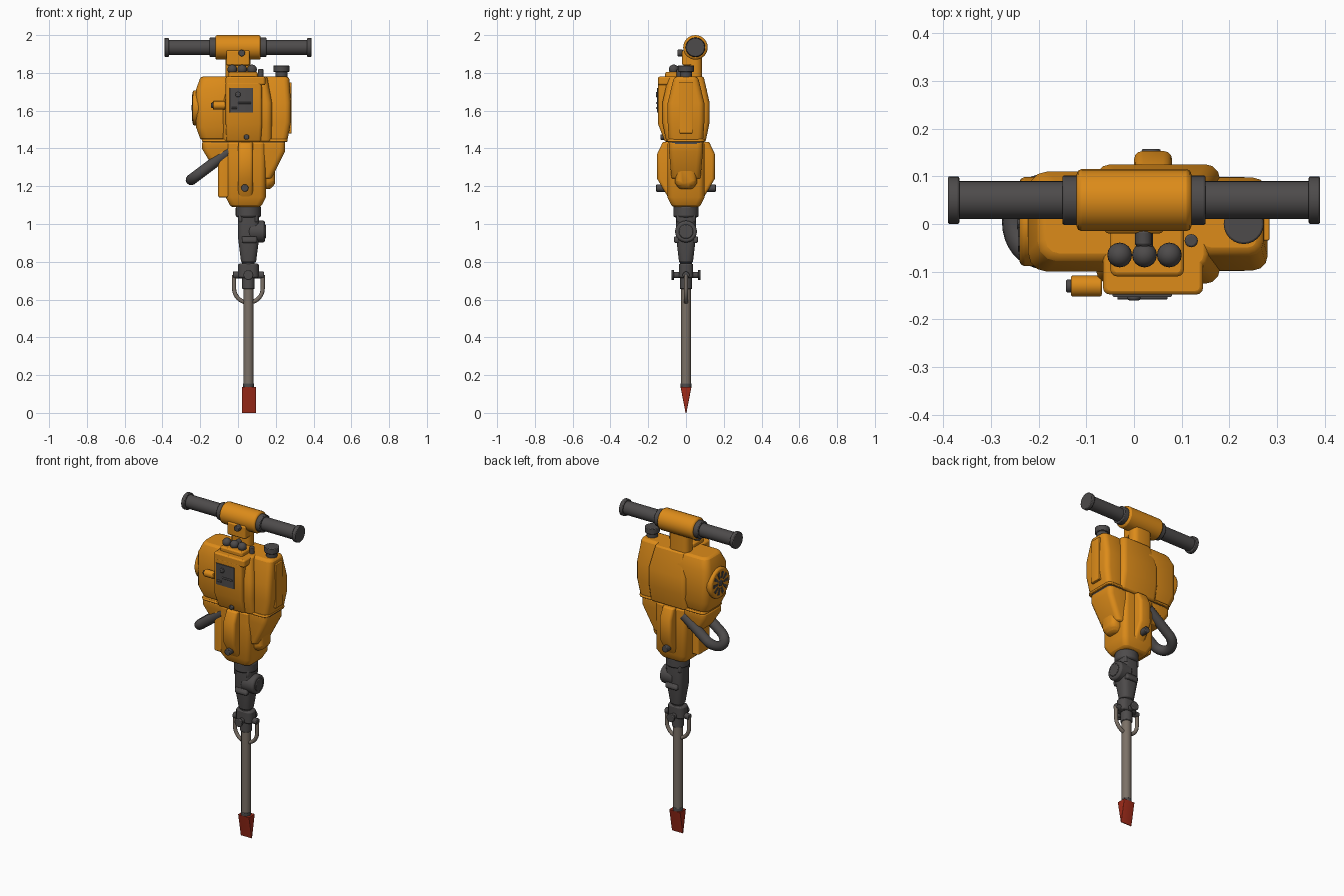
import bpy, bmesh, math
from mathutils import Vector

cube = bpy.data.objects.get("Cube")
if cube:
    bpy.data.objects.remove(cube, do_unlink=True)


def material(name, *rgb):
    colour = (*rgb, 1)
    mat = bpy.data.materials.new(name)
    mat.use_nodes = True
    mat.diffuse_color = colour
    mat.node_tree.nodes["Principled BSDF"].inputs["Base Color"].default_value = colour
    return mat


ORANGE = material("orange paint", 0.72, 0.26, 0.01)
DARK = material("dark rubber", 0.075, 0.07, 0.07)
STEEL = material("worn steel", 0.2, 0.165, 0.135)
RED = material("red tip", 0.36, 0.025, 0.01)

X, Y, Z = Vector((1, 0, 0)), Vector((0, 1, 0)), Vector((0, 0, 1))
SEAM = 1.435    # joint between the engine and the lower housing
DECK = 1.78     # top of the engine
COLLAR = 1.09   # top of the chuck
PIN = 0.73      # height of the tool retainer
TOOL = 0.055    # x of the tool axis
FULL = (1, 1)


def both(half):
    return (-half, half)


def finish(name, bm, mat, bevel=0):
    bmesh.ops.recalc_face_normals(bm, faces=bm.faces)
    mesh = bpy.data.meshes.new(name)
    bm.to_mesh(mesh)
    bm.free()
    mesh.materials.append(mat)
    part = bpy.data.objects.new(name, mesh)
    bpy.context.collection.objects.link(part)
    if bevel:
        mod = part.modifiers.new("Bevel", "BEVEL")
        mod.width, mod.segments, mod.limit_method = bevel, 2, "ANGLE"
        mod.angle_limit = math.radians(40)
    bpy.ops.object.select_all(action="DESELECT")
    part.select_set(True)
    bpy.context.view_layer.objects.active = part
    bpy.ops.object.shade_smooth_by_angle(angle=math.radians(35))


def skin(name, mat, rings, bevel=0):
    """Join a stack of closed rings and cap both ends."""
    bm = bmesh.new()
    rows = [[bm.verts.new(point) for point in ring] for ring in rings]
    for low, high in zip(rows, rows[1:]):
        for i in range(len(low)):
            bm.faces.new((low[i - 1], low[i], high[i], high[i - 1]))
    bm.faces.new(rows[0])
    bm.faces.new(rows[-1])
    finish(name, bm, mat, bevel)


def block(name, mat, x, y, z, foot=FULL, head=FULL, low=0.3, high=0.8, corner=0.03, bevel=0.008):
    """Rounded box between bounds; foot and head scale its end sections in x and y."""
    rings = []
    for level, scale in sorted({0: foot, low: FULL, high: FULL, 1: head}.items()):
        half_x, half_y = (x[1] - x[0]) / 2 * scale[0], (y[1] - y[0]) / 2 * scale[1]
        r = min(corner, half_x * 0.9, half_y * 0.9)
        ring = []
        for quarter, (sx, sy) in enumerate(((1, 1), (-1, 1), (-1, -1), (1, -1))):
            for step in range(4):
                turn = (quarter + step / 3) * math.pi / 2
                ring.append((sum(x) / 2 + sx * (half_x - r) + r * math.cos(turn),
                             sum(y) / 2 + sy * (half_y - r) + r * math.sin(turn),
                             z[0] + (z[1] - z[0]) * level))
        rings.append(ring)
    skin(name, mat, rings, bevel)


def rod(name, mat, axis, centre, length, radius, bevel=0.004, sides=24):
    """Straight cylinder centred on a point."""
    u = Vector((axis.y, axis.z, axis.x))
    v = axis.cross(u)
    turns = [math.tau * i / sides for i in range(sides)]
    skin(name, mat, [[Vector(centre) + axis * end + (u * math.cos(t) + v * math.sin(t)) * radius
                      for t in turns] for end in both(length / 2)], bevel)


def ball(name, mat, centre, radius):
    bm = bmesh.new()
    bmesh.ops.create_uvsphere(bm, u_segments=16, v_segments=10, radius=radius)
    bmesh.ops.translate(bm, verts=bm.verts, vec=centre)
    finish(name, bm, mat)


def u_loop(name, mat, start, along, across, leg, half, radius):
    """Tube with two straight legs joined by a half circle."""
    path = [start - across * half]
    for i in range(17):
        turn = math.pi * i / 16
        path.append(start + along * (leg + half * math.sin(turn)) - across * half * math.cos(turn))
    path.append(start + across * half)
    curve = bpy.data.curves.new(name, "CURVE")
    curve.dimensions, curve.bevel_depth, curve.bevel_resolution = "3D", radius, 4
    curve.use_fill_caps = True
    spline = curve.splines.new("POLY")
    spline.points.add(len(path) - 1)
    for point, place in zip(spline.points, path):
        point.co = (*place, 1)
    spline.use_smooth = True
    curve.materials.append(mat)
    bpy.context.collection.objects.link(bpy.data.objects.new(name, curve))


# Crossbar handle
bar = Vector((0, 0.05, 1.935))
rod("handle_sleeve", ORANGE, X, bar, length=0.24, radius=0.065, bevel=0.01)
for side, way in (("left", X), ("right", -X)):
    rod(side + "_grip_collar", DARK, X, bar + way * 0.13, length=0.04, radius=0.052)
    rod(side + "_grip", DARK, X, bar + way * 0.25, length=0.26, radius=0.04)
    rod(side + "_grip_end", DARK, X, bar + way * 0.378, length=0.024, radius=0.05)
block("handle_neck", ORANGE, x=both(0.065), y=(0.01, 0.085), z=(DECK - 0.03, 1.9))
block("handle_bracket", ORANGE, x=both(0.062), y=(-0.02, 0.06), z=(1.84, 1.92), corner=0.01)
rod("bracket_bolt", DARK, Y, (0.02, -0.03, 1.905), length=0.03, radius=0.018, sides=12)

# Engine housing
block("engine_cover", ORANGE, x=(-0.222, 0.02), y=(-0.1, 0.11), z=(SEAM + 0.01, DECK),
      foot=(0.8, 0.8), head=(0.8, 0.75), low=0.2, corner=0.04, bevel=0.012)
block("housing_core", ORANGE, x=(-0.08, 0.18), y=both(0.125), z=(SEAM, DECK),
      foot=(1, 0.83), head=(0.8, 0.75), high=0.6)
block("front_cover", ORANGE, x=(-0.065, 0.127), y=(-0.148, 0.06), z=(SEAM, 1.75),
      foot=(0.95, 0.65), corner=0.015)
block("control_shelf", ORANGE, x=(-0.065, 0.145), y=(-0.148, 0), z=(1.735, DECK), corner=0.015)
block("control_base", ORANGE, x=(-0.05, 0.105), y=(-0.11, 0), z=(DECK - 0.02, 1.805), corner=0.015)
block("fuel_tank", ORANGE, x=(0.12, 0.28), y=both(0.097), z=(SEAM, DECK),
      foot=(0.75, 0.93), head=(0.88, 0.65), high=0.6, bevel=0.014)
block("tank_side_panel", ORANGE, x=(0.26, 0.284), y=both(0.035), z=(1.48, 1.75),
      corner=0.004, bevel=0.003)
rod("fuel_cap_neck", DARK, Z, (0.23, 0, DECK), length=0.06, radius=0.032)
rod("fuel_cap", DARK, Z, (0.23, 0, 1.822), length=0.035, radius=0.042)
block("body_gasket", DARK, x=(-0.17, 0.25), y=both(0.088), z=(SEAM - 0.015, SEAM + 0.005))
block("body_flange", ORANGE, x=(-0.19, 0.262), y=both(0.098), z=(SEAM, SEAM + 0.015), bevel=0.003)

# Starter cover with radial vents
starter = Vector((-0.22, 0.005, 1.615))
rod("starter_cover", ORANGE, X, starter, length=0.04, radius=0.093, bevel=0.01)
rod("starter_hub", DARK, X, starter - X * 0.02, length=0.01, radius=0.018)
for i in range(10):
    turn = math.tau * i / 10
    out = Y * math.cos(turn) + Z * math.sin(turn)
    wide = X.cross(out)
    face = starter - X * 0.02
    near, far = face + out * 0.03, face + out * 0.07
    outline = [near - wide * 0.005, far - wide * 0.01, far + wide * 0.01, near + wide * 0.005]
    skin("starter_vent", DARK, [[point + X * shift for point in outline] for shift in both(0.003)])

# Controls
middle = Vector((0.022, -0.065, 1.818))
for shift in (*both(0.052), 0):
    knob = middle + X * shift
    rod("control_stem", DARK, Z, knob - Z * 0.015, length=0.03, radius=0.016, sides=12)
    ball("control_knob", DARK, knob, 0.026)
rod("knob_link", DARK, Y, middle + Y * 0.02, length=0.06, radius=0.018)
rod("small_plug", DARK, Z, (0.12, -0.035, 1.79), length=0.06, radius=0.014, sides=12)

# Front panel, choke and screw
block("control_panel", DARK, x=(-0.045, 0.08), y=(-0.153, -0.14), z=(1.59, 1.72), corner=0.004, bevel=0)
for centre, length in ((Vector((-0.02, -0.153, 1.615)), 0.03), (Vector((0.035, -0.153, 1.64)), 0.07)):
    rod("panel_lever", DARK, X, centre, length, radius=0.006, sides=8)
rod("panel_button", DARK, Y, (0, -0.153, 1.685), length=0.014, radius=0.014, sides=12)
choke = Vector((-0.1, -0.13, 1.628))
rod("choke_body", ORANGE, X, choke, length=0.065, radius=0.022)
rod("choke_end", DARK, X, choke - X * 0.035, length=0.015, radius=0.014)
rod("cover_screw", DARK, Y, (0.045, -0.12, 1.46), length=0.03, radius=0.014, sides=12)

# Lower housing
block("lower_housing", ORANGE, x=(-0.065, 0.148), y=both(0.098), z=(COLLAR, SEAM),
      foot=(0.75, 0.75), low=0.15, bevel=0.012)
block("front_and_back_ridge", ORANGE, x=(0, 0.08), y=both(0.153), z=(1.11, SEAM),
      foot=(0.95, 0.5), head=(0.95, 0.8), low=0.4, corner=0.018)
for side, way in (("front", -Y), ("back", Y)):
    rod(side + "_bolt", DARK, Y, Vector((0.036, 0, 1.19)) + way * 0.13, length=0.055, radius=0.02, sides=12)
block("side_rib", ORANGE, x=(-0.105, -0.03), y=(-0.09, 0.03), z=(1.14, 1.41), head=(1, 0.9), corner=0.015)
block("hose_mount", ORANGE, x=(-0.19, 0.02), y=both(0.09), z=(1.31, SEAM),
      foot=(0.5, 0.8), low=0.7, high=0.9)
block("tank_underside", ORANGE, x=(0.04, 0.25), y=both(0.09), z=(1.24, SEAM),
      foot=(0.3, 0.85), low=0.75, high=0.9)
block("exhaust_lobe", ORANGE, x=(0.08, 0.197), y=both(0.057), z=(1.185, SEAM),
      foot=(0.6, 0.65), head=(1.4, 1.1), low=0.12, high=0.5, bevel=0.012)

# Looped side hose
u_loop("side_hose", DARK, start=Vector((-0.04, 0.005, 1.39)), along=Vector((-0.8, 0, -0.6)),
       across=Y, leg=0.19, half=0.07, radius=0.029)

# Chuck
rod("chuck_collar", DARK, Z, (TOOL, 0, COLLAR - 0.025), length=0.06, radius=0.067, bevel=0.01)
for i in range(4):
    turn = math.tau * (i + 0.5) / 4
    rod("collar_bolt", DARK, Z, (TOOL + 0.057 * math.cos(turn), 0.057 * math.sin(turn), 1.03),
        length=0.04, radius=0.012, sides=8)
block("chuck_body", DARK, x=(0, 0.112), y=both(0.052), z=(0.795, COLLAR - 0.03), foot=(0.7, 0.7), low=0.5)
rod("latch_hub", DARK, X, (0.1, 0, 0.96), length=0.085, radius=0.058, bevel=0.01)
rod("latch_button", DARK, X, (0.14, 0, 0.96), length=0.014, radius=0.038)
block("latch_tab", DARK, x=(0.02, 0.1), y=both(0.063), z=(0.9, 0.935), corner=0.01)

# Tool retainer
pivot = Vector((TOOL, 0, PIN))
rod("retainer_neck", DARK, Z, pivot, length=0.15, radius=0.033)
block("retainer_block", DARK, x=(0, 0.11), y=both(0.038), z=(PIN - 0.015, PIN + 0.06))
rod("retainer_pin", DARK, Y, pivot, length=0.14, radius=0.017)
for way in (-Y, Y):
    rod("pin_head", DARK, Y, pivot + way * 0.07, length=0.015, radius=0.026)
rod("retainer_axle", DARK, X, pivot, length=0.165, radius=0.018)
u_loop("retainer_loop", STEEL, start=pivot, along=-Z, across=X, leg=0.07, half=0.076, radius=0.011)

# Chisel
rod("chisel_shaft", STEEL, Z, (TOOL, 0, 0.41), length=0.55, radius=0.027)
rod("chisel_collar", DARK, Z, (TOOL, 0, 0.145), length=0.025, radius=0.029)
block("chisel_tip", RED, x=(0.02, 0.095), y=both(0.029), z=(0, 0.138),
      foot=(1, 0.08), low=1, high=1, corner=0.003, bevel=0)
